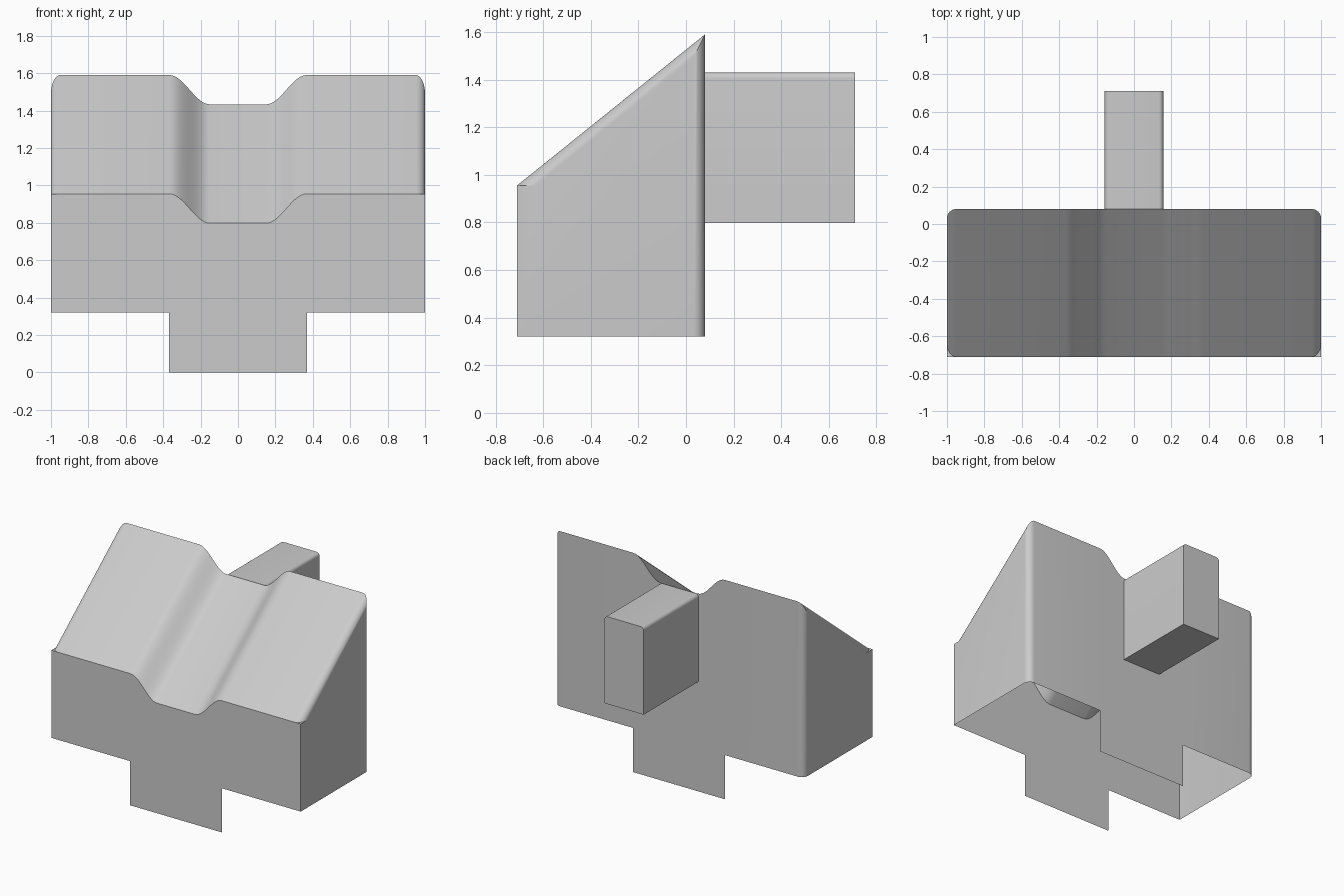
import bpy, bmesh, math

if "Cube" in bpy.data.objects:
    bpy.data.objects.remove(bpy.data.objects["Cube"])

FRONT, BACK = -0.71, 0.08           # y of the front and rear walls
BOTTOM, EDGE, RISE = 0.32, 0.955, 0.635
SLOPE = RISE / (BACK - FRONT)
R, ROUND_Z = 0.05, 0.06             # corner rounding in plan and down the side
TAB = 0.368
FLAT, LIP, DEPTH = 0.15, 0.368, 0.157


def make_object(name, bm, smooth=False):
    mesh = bpy.data.meshes.new(name)
    bm.to_mesh(mesh)
    bm.free()
    ob = bpy.data.objects.new(name, mesh)
    bpy.context.collection.objects.link(ob)
    if smooth:
        bpy.ops.object.select_all(action='DESELECT')
        ob.select_set(True)
        bpy.context.view_layer.objects.active = ob
        bpy.ops.object.shade_smooth_by_angle(angle=math.radians(30))
    return ob


def groove(x):
    """Height offset of the S-sided channel."""
    t = min(max((abs(x) - FLAT) / (LIP - FLAT), 0), 1)
    return -DEPTH * (1 + math.cos(math.pi * t)) / 2


def section(x):
    """Front, top and back line of the shell at one x."""
    over = max(abs(x) - (1 - R), 0) / R
    drop = 1 - math.sqrt(max(1 - over * over, 0))
    yb, dz, z = BACK - R * drop, ROUND_Z * drop, EDGE + groove(x)
    return [(x, FRONT, BOTTOM), (x, FRONT, z), (x, FRONT + dz / SLOPE, z),
            (x, yb, z + SLOPE * (yb - FRONT) - dz), (x, yb, BOTTOM)]


# Open-bottomed body with a sloping, grooved top
half = [FLAT + (LIP - FLAT) * i / 14 for i in range(15)]
half += [1 - R + R * math.sin(math.pi / 2 * i / 8) for i in range(9)]
xs = [-x for x in reversed(half)] + half
bm = bmesh.new()
cols = [[bm.verts.new(p) for p in section(x)] for x in xs]
for a, b in zip(cols, cols[1:]):
    for i in range(4):
        bm.faces.new((a[i], b[i], b[i + 1], a[i + 1]))
bm.faces.new(cols[0])
bm.faces.new(cols[-1][::-1])
bmesh.ops.remove_doubles(bm, verts=bm.verts, dist=1e-5)
make_object("sloped_body", bm, True)

# Flat tabs below the front and rear walls
for name, y, s in (("front_tab", FRONT, 1), ("rear_tab", BACK, -1)):
    bm = bmesh.new()
    corners = [(-TAB, 0), (TAB, 0), (TAB, BOTTOM), (-TAB, BOTTOM)]
    bm.faces.new([bm.verts.new((s * x, y, z)) for x, z in corners])
    make_object(name, bm)

# Block projecting from the rear wall, with softened top edges
r, w, low, high = 0.025, 0.157, 0.797, 1.43
arc = [(w - r + r * math.cos(math.pi / 2 * i / 6),
        high - r + r * math.sin(math.pi / 2 * i / 6)) for i in range(7)]
outline = [(-w, low), (w, low)] + arc + [(-x, z) for x, z in reversed(arc)]
bm = bmesh.new()
near = [bm.verts.new((x, BACK, z)) for x, z in outline]
far = [bm.verts.new((x, 0.71, z)) for x, z in outline]
for i in range(len(near)):
    j = (i + 1) % len(near)
    bm.faces.new((near[i], far[i], far[j], near[j]))
bm.faces.new(far[::-1])
bmesh.ops.recalc_face_normals(bm, faces=bm.faces)
make_object("rear_block", bm, True)
